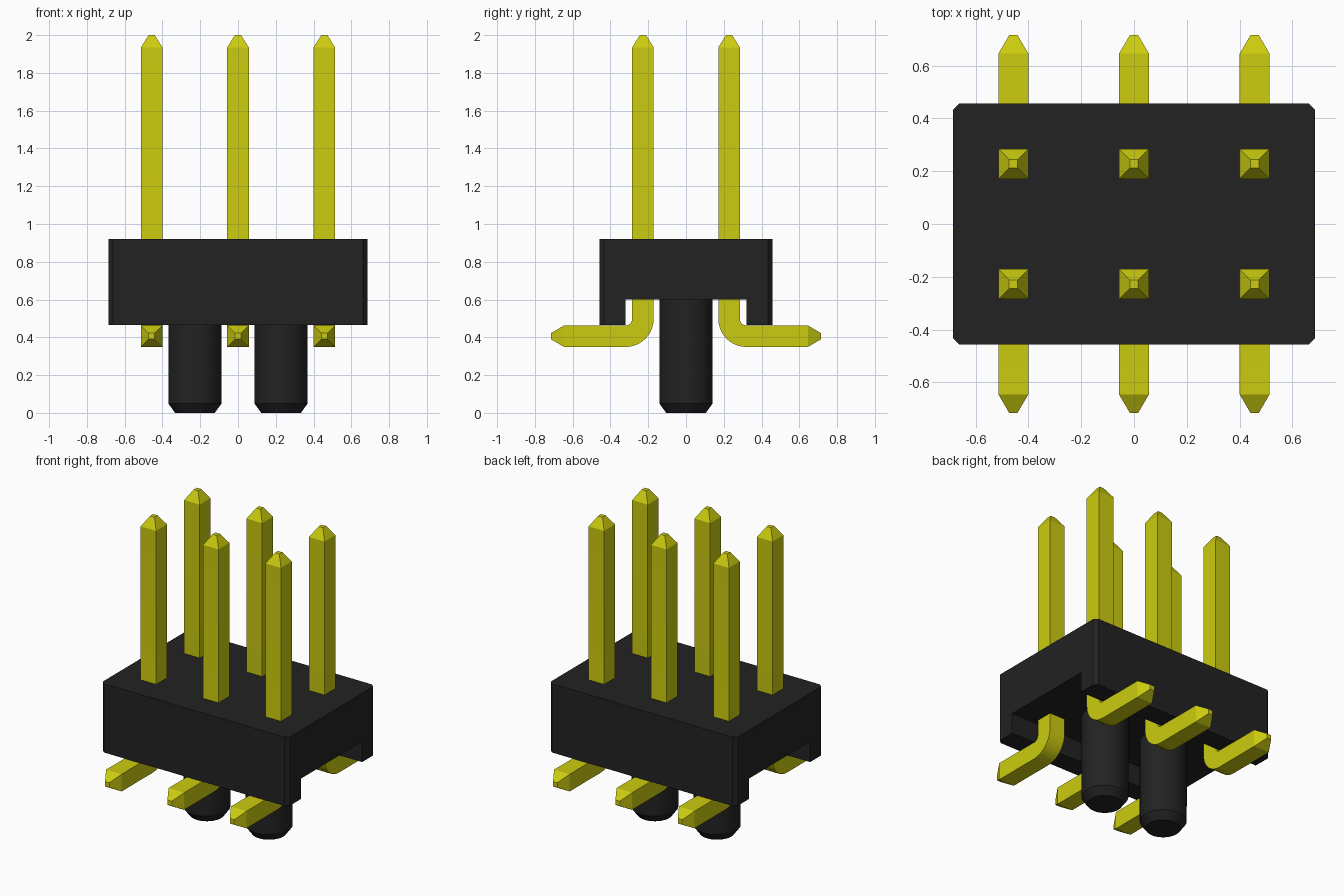
import bpy, bmesh, math
from mathutils import Vector

cube = bpy.data.objects.get("Cube")
if cube:
    bpy.data.objects.remove(cube, do_unlink=True)


def material(name, rgb):
    m = bpy.data.materials.new(name)
    m.use_nodes = True
    m.diffuse_color = (*rgb, 1)
    m.node_tree.nodes["Principled BSDF"].inputs["Base Color"].default_value = (*rgb, 1)
    return m


black = material("black plastic", (0.016, 0.016, 0.016))
gold = material("yellow metal", (0.6, 0.6, 0.005))


def finish(bm, name, mat, smooth=False):
    bmesh.ops.recalc_face_normals(bm, faces=bm.faces)
    mesh = bpy.data.meshes.new(name)
    bm.to_mesh(mesh)
    bm.free()
    mesh.materials.append(mat)
    ob = bpy.data.objects.new(name, mesh)
    bpy.context.collection.objects.link(ob)
    if smooth:
        bpy.ops.object.select_all(action='DESELECT')
        ob.select_set(True)
        bpy.context.view_layer.objects.active = ob
        bpy.ops.object.shade_smooth_by_angle(angle=math.radians(30))
    return ob


def loft(bm, rings):
    """Skin a list of equal-length rings of points and cap both ends."""
    rows = [[bm.verts.new(p) for p in ring] for ring in rings]
    n = len(rows[0])
    for a, b in zip(rows, rows[1:]):
        for i in range(n):
            j = (i + 1) % n
            bm.faces.new((a[i], a[j], b[j], b[i]))
    bm.faces.new(rows[0])
    bm.faces.new(rows[-1])


# Housing: channelled profile along x, with chamfered upright corners
HX, HY, CY = 0.685, 0.457, 0.32
BOTTOM, CEILING, TOP = 0.465, 0.60, 0.92
half = [(HY, TOP), (HY, BOTTOM), (CY, BOTTOM), (CY, CEILING)]
profile = half + [(-y, z) for y, z in reversed(half)]
bm = bmesh.new()
loft(bm, [[(x, y, z) for y, z in profile] for x in (-HX, HX)])
corners = [e for e in bm.edges
           if all(abs(v.co.y) > 0.4 for v in e.verts)
           and abs(e.verts[0].co.z - e.verts[1].co.z) > 0.1]
bmesh.ops.bevel(bm, geom=corners, offset=0.023, segments=1, affect='EDGES')
finish(bm, "housing", black)

# Locating pegs with chamfered ends
for side, x in (("left", 0.228), ("right", -0.228)):
    bm = bmesh.new()
    loft(bm, [[(x + r * math.cos(t), r * math.sin(t), z)
               for t in (math.tau * i / 40 for i in range(40))]
              for r, z in ((0.105, 0), (0.141, 0.05), (0.141, 0.61))])
    finish(bm, f"{side}_locating_peg", black, True)

# Bent square pins: upright post, rounded elbow, flat solder foot
W, TIP, PY, FOOT_Z = 0.057, 0.016, 0.228, 0.406
R, STEPS = 0.092, 10


def pin(name, x, sign):
    # Stations: y, z, turn angle, half width
    path = [(PY, 2.0, 0, TIP), (PY, 1.935, 0, W)]
    for i in range(STEPS + 1):
        a = math.pi / 2 * i / STEPS
        path.append((PY + R - R * math.cos(a), FOOT_Z + R - R * math.sin(a), a, W))
    path += [(0.645, FOOT_Z, math.pi / 2, W), (0.715, FOOT_Z, math.pi / 2, TIP)]
    rings = []
    for y, z, a, w in path:
        out = Vector((0, math.cos(a), math.sin(a)))
        ring = []
        for sx, so in ((-1, -1), (1, -1), (1, 1), (-1, 1)):
            p = Vector((x + sx * w, y, z)) + out * so * w
            ring.append((p.x, p.y * sign, p.z))
        rings.append(ring)
    bm = bmesh.new()
    loft(bm, rings)
    finish(bm, name, gold, True)


for row, sign in (("front", -1), ("back", 1)):
    for column, x in (("right", -0.457), ("middle", 0), ("left", 0.457)):
        pin(f"{row}_{column}_pin", x, sign)
